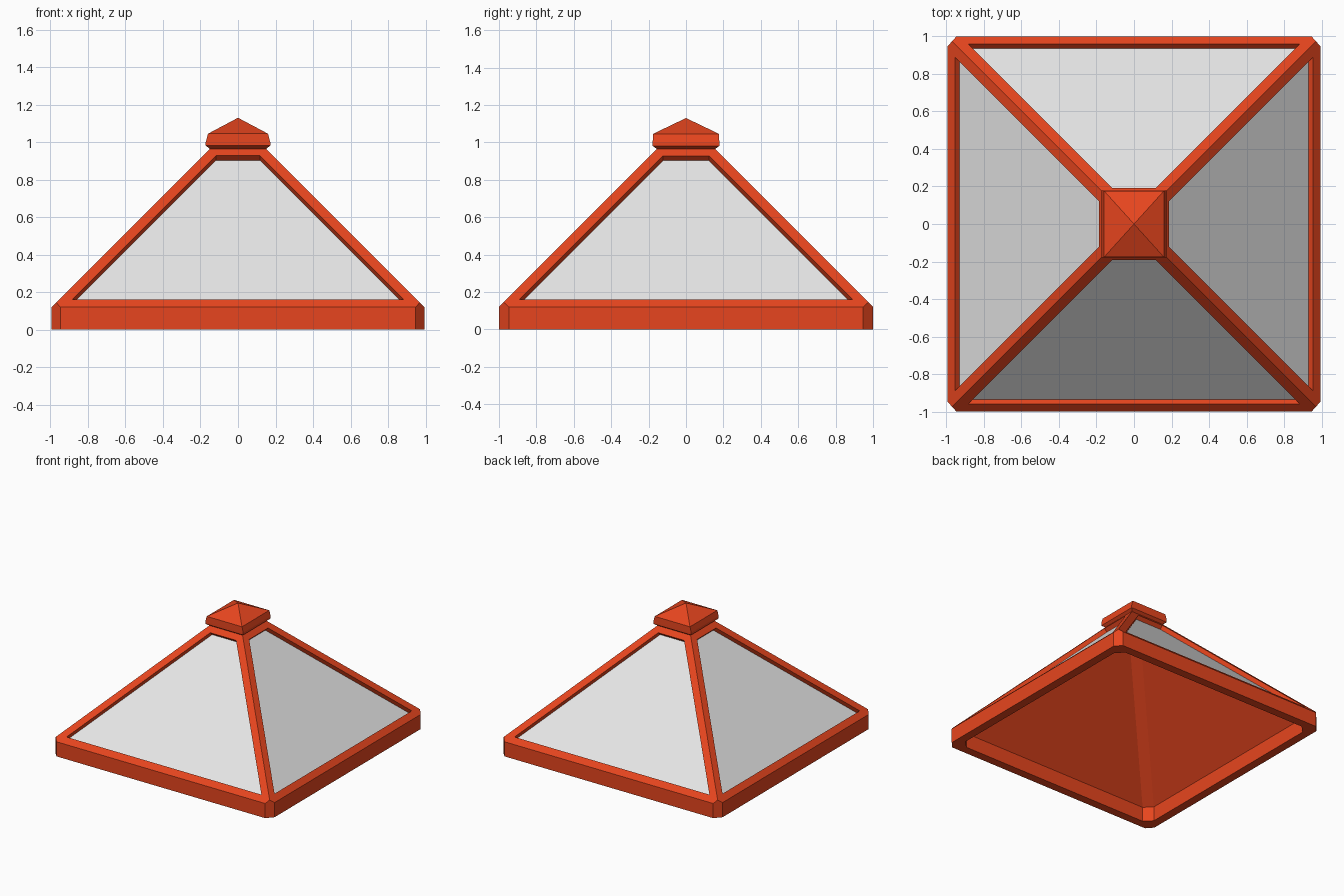
import bpy
import bmesh
import math
from mathutils import Vector

cube = bpy.data.objects.get("Cube")
if cube:
    bpy.data.objects.remove(cube, do_unlink=True)


def make_material(name, colour):
    mat = bpy.data.materials.new(name)
    mat.use_nodes = True
    mat.diffuse_color = colour
    mat.node_tree.nodes["Principled BSDF"].inputs["Base Color"].default_value = colour
    return mat


orange = make_material("orange_frame", (0.8, 0.06, 0.013, 1))
grey = make_material("pale_grey_panel", (0.8, 0.8, 0.8, 1))


def ring(bm, hx, hy, z, chamfer=0):
    """Rectangle of vertices, optionally with cut corners."""
    verts = []
    for sx, sy in ((1, 1), (-1, 1), (-1, -1), (1, -1)):
        if chamfer:
            pair = [(sx * hx, sy * (hy - chamfer), z), (sx * (hx - chamfer), sy * hy, z)]
            verts += [bm.verts.new(p) for p in (pair if sx == sy else pair[::-1])]
        else:
            verts.append(bm.verts.new((sx * hx, sy * hy, z)))
    return verts


def bridge(bm, low, high):
    n = len(low)
    return [bm.faces.new((low[i], low[(i + 1) % n], high[(i + 1) % n], high[i]))
            for i in range(n)]


def finish(bm, name, materials):
    bmesh.ops.recalc_face_normals(bm, faces=bm.faces)
    mesh = bpy.data.meshes.new(name)
    bm.to_mesh(mesh)
    bm.free()
    for mat in materials:
        mesh.materials.append(mat)
    obj = bpy.data.objects.new(name, mesh)
    bpy.context.collection.objects.link(obj)
    return obj


# Roof shell: upright rim and four slopes
bm = bmesh.new()
base = ring(bm, 0.995, 1, 0)
eave = ring(bm, 0.995, 1, 0.12)
neck = ring(bm, 0.147, 0.152, 0.968)
bm.faces.new(base[::-1])
bm.faces.new(neck)
bridge(bm, base, eave)
slopes = bridge(bm, eave, neck)
bmesh.ops.recalc_face_normals(bm, faces=bm.faces)

# Flat frame round each slope, then a square-sided sunken panel
bmesh.ops.inset_individual(bm, faces=slopes, thickness=0.057, use_even_offset=True)
bm.normal_update()
for face in slopes:
    sunk = bmesh.ops.extrude_discrete_faces(bm, faces=[face])["faces"][0]
    sunk.normal_update()
    bmesh.ops.translate(bm, verts=sunk.verts[:], vec=sunk.normal * -0.035)
    sunk.material_index = 1

# Corners cut upright
for sx in (1, -1):
    for sy in (1, -1):
        cut = bmesh.ops.bisect_plane(
            bm, geom=bm.verts[:] + bm.edges[:] + bm.faces[:],
            plane_co=Vector((sx * 0.995, sy * 0.947, 0)),
            plane_no=Vector((sx, sy * 0.9, 0)).normalized(), clear_outer=True)["geom_cut"]
        edges = [e for e in cut if isinstance(e, bmesh.types.BMEdge)]
        bmesh.ops.holes_fill(bm, edges=edges, sides=0)

# Open the bottom, keeping its outline in anticlockwise order
bottom = [f for f in bm.faces if all(v.co.z < 0.001 for v in f.verts)]
bmesh.ops.delete(bm, geom=bottom, context='FACES_ONLY')
outline = sorted((v for v in bm.verts if v.co.z < 0.001),
                 key=lambda v: math.atan2(v.co.y, v.co.x) % math.tau)

# Hollow underside with flattened hips
rim = ring(bm, 0.925, 0.93, 0, 0.06)
wall_top = ring(bm, 0.925, 0.93, 0.12, 0.06)
ceiling = ring(bm, 0.125, 0.13, 0.92, 0.06)
bridge(bm, outline, rim)
bridge(bm, rim, wall_top)
bridge(bm, wall_top, ceiling)
bm.faces.new(ceiling)
finish(bm, "roof_shell", [orange, grey])

# Cap with a small pointed top
bm = bmesh.new()
rings = [ring(bm, hx, hy, z) for hx, hy, z in (
    (0.147, 0.152, 0.962), (0.172, 0.178, 0.981),
    (0.172, 0.178, 1.0), (0.16, 0.177, 1.045))]
bm.faces.new(rings[0][::-1])
for low, high in zip(rings, rings[1:]):
    bridge(bm, low, high)
tip = bm.verts.new((0, 0, 1.13))
for i in range(4):
    bm.faces.new((rings[-1][i - 1], rings[-1][i], tip))
finish(bm, "roof_cap", [orange])
